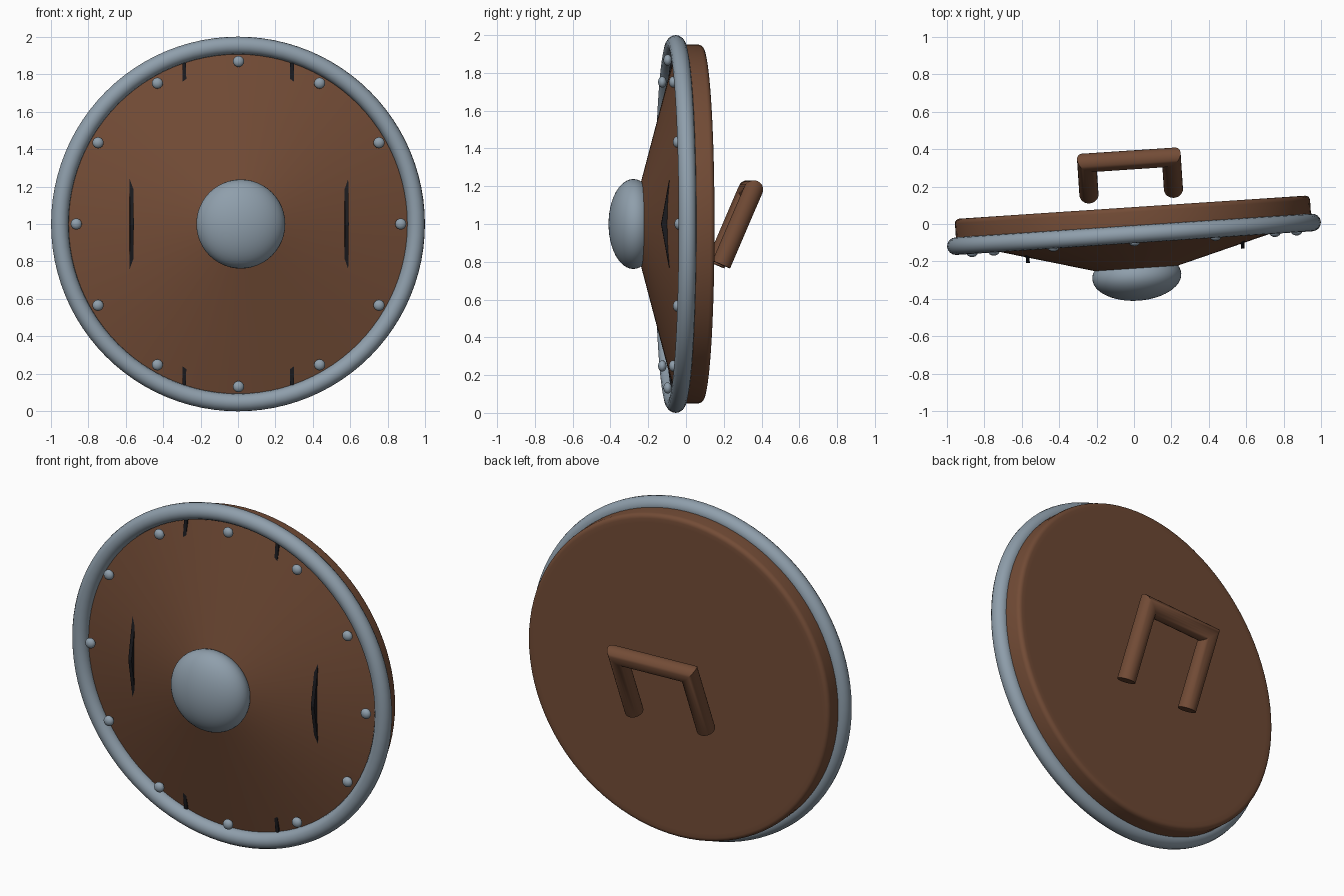
import bpy, bmesh, math
from mathutils import Vector, Matrix

if "Cube" in bpy.data.objects:
    bpy.data.objects.remove(bpy.data.objects["Cube"])

CENTRE = Vector((0, -0.055, 1.0))          # centre of the metal rim
TURN = Matrix.Translation(CENTRE) @ Matrix.Rotation(math.radians(3.8), 4, 'Z')


def material(name, rgb):
    m = bpy.data.materials.new(name)
    m.diffuse_color = (*rgb, 1)
    m.use_nodes = True
    m.node_tree.nodes["Principled BSDF"].inputs["Base Color"].default_value = m.diffuse_color
    return m


WOOD = material("brown wood", (0.171, 0.072, 0.037))
STEEL = material("grey steel", (0.275, 0.345, 0.41))
BLACK = material("dark seam", (0.011, 0.011, 0.014))


def finish(name, bm, mat, angle=35):
    """Turn a bmesh built around the rim centre into a placed object."""
    bmesh.ops.remove_doubles(bm, verts=bm.verts, dist=1e-5)
    bmesh.ops.recalc_face_normals(bm, faces=bm.faces)
    for f in bm.faces:
        f.smooth = True
    me = bpy.data.meshes.new(name)
    bm.to_mesh(me)
    bm.free()
    me.set_sharp_from_angle(angle=math.radians(angle))
    me.materials.append(mat)
    ob = bpy.data.objects.new(name, me)
    bpy.context.collection.objects.link(ob)
    ob.matrix_world = TURN
    return ob


def lathe(name, profile, mat, steps=96):
    """Spin (radius, y) points around the shield axis."""
    bm = bmesh.new()
    vs = [bm.verts.new((r, y, 0)) for r, y in profile]
    es = [bm.edges.new(p) for p in zip(vs, vs[1:])]
    bmesh.ops.spin(bm, geom=vs + es, cent=(0, 0, 0), axis=(0, 1, 0),
                   angle=2 * math.pi, steps=steps, use_duplicate=False)
    bmesh.ops.dissolve_degenerate(bm, dist=1e-6, edges=bm.edges)
    return finish(name, bm, mat)


def dome(bm, centre, radius, depth, u, v):
    m = Matrix.Translation(centre) @ Matrix.Diagonal((radius, depth, radius, 1)) \
        @ Matrix.Rotation(math.pi / 2, 4, 'X')
    bmesh.ops.create_uvsphere(bm, u_segments=u, v_segments=v, radius=1, matrix=m)


# Wooden board: shallow cone in front, flat back with a rounded edge
def cone_y(r):
    return -0.180 + 0.272 * (r - 0.23)


edge = [(0.925 + 0.025 * math.cos(a), 0.12 + 0.025 * math.sin(a))
        for a in (i * math.pi / 8 for i in range(5))]
board = [(0, cone_y(0.15)), (0.15, cone_y(0.15)), (0.23, cone_y(0.23)),
         (0.6, cone_y(0.6)), (0.95, cone_y(0.95))] + edge + [(0.9, 0.145), (0, 0.145)]
lathe("board", board, WOOD)

# Round metal rim
lathe("rim", [(0.953 + 0.047 * math.cos(i * math.pi / 8), 0.047 * math.sin(i * math.pi / 8))
              for i in range(17)], STEEL)

# Central boss
bm = bmesh.new()
dome(bm, (0, -0.225, 0), 0.238, 0.13, 48, 24)
finish("boss", bm, STEEL)

# Twelve rivets
bm = bmesh.new()
for i in range(12):
    a = i * math.pi / 6
    dome(bm, (0.868 * math.sin(a), -0.042, 0.868 * math.cos(a)), 0.03, 0.022, 16, 10)
finish("rivets", bm, STEEL)

# Bent seam strips between the planks: x, half height, front y at middle and end
for name, x, half, mid, end in (("outer_seam", 0.575, 0.69, -0.115, 0.012),
                                ("inner_seam", 0.288, 0.86, -0.115, -0.008)):
    for side, label in ((-1, "left"), (1, "right")):
        bm = bmesh.new()
        rows = [(-half, end), (0, mid), (half, end)]
        rings = [[bm.verts.new((side * x + dx, y + dy, z))
                  for dx, dy in ((-0.01, 0), (0.01, 0), (0.01, 0.05), (-0.01, 0.05))]
                 for z, y in rows]
        for a, b in zip(rings, rings[1:]):
            for i in range(4):
                j = (i + 1) % 4
                bm.faces.new((a[i], a[j], b[j], b[i]))
        bm.faces.new(rings[0])
        bm.faces.new(rings[-1])
        finish(f"{name}_{label}", bm, BLACK, 10)

# Tilted handle with mitred corners
X = Vector((1, 0, 0))
low, high = Vector((0, 0.227, -0.215)), Vector((0, 0.397, 0.18))
V = (high - low).normalized()
N = X.cross(V)
W, R, SIDES = 0.226, 0.051, 24
path = [(low - W * X, X), (high - W * X, X - V), (high + W * X, -X - V), (low + W * X, -X)]
bm = bmesh.new()
rings = [[bm.verts.new(p + R * (math.cos(t) * m + math.sin(t) * N))
          for t in (2 * math.pi * i / SIDES for i in range(SIDES))] for p, m in path]
for a, b in zip(rings, rings[1:]):
    for i in range(SIDES):
        j = (i + 1) % SIDES
        bm.faces.new((a[i], a[j], b[j], b[i]))
bm.faces.new(rings[0])
bm.faces.new(rings[-1])
finish("handle", bm, WOOD)
